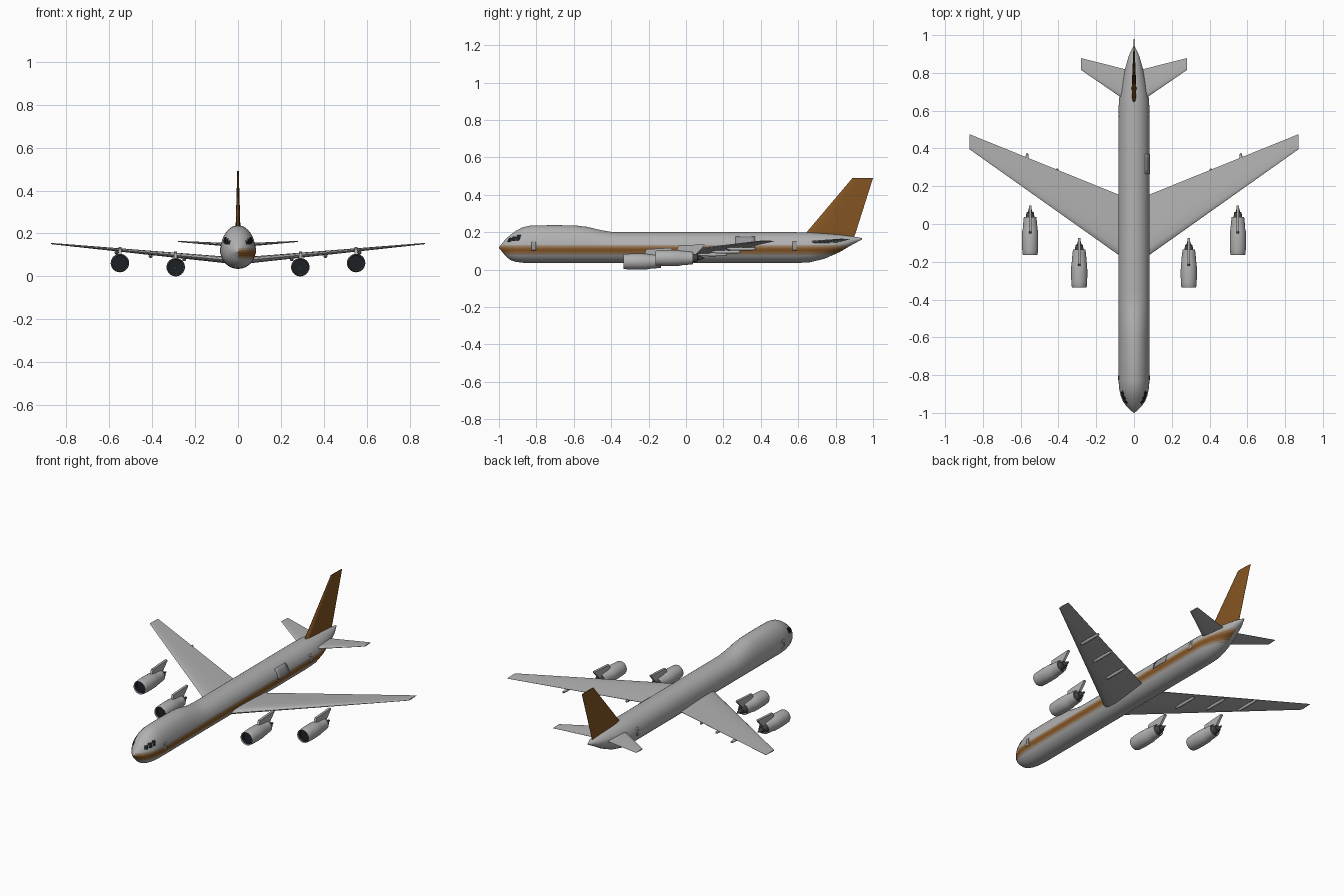
import bpy, bmesh, math

if "Cube" in bpy.data.objects:
    bpy.data.objects.remove(bpy.data.objects["Cube"])


def paint(name, rgb):
    m = bpy.data.materials.new(name)
    m.diffuse_color = (*rgb, 1)
    m.use_nodes = True
    m.node_tree.nodes["Principled BSDF"].inputs["Base Color"].default_value = m.diffuse_color
    return m


GREY = paint("body_grey", (0.44, 0.44, 0.44))
BROWN = paint("brown", (0.235, 0.09, 0.016))
BLEND = paint("brown_soft", (0.29, 0.15, 0.06))
EDGE = paint("brown_edge", (0.36, 0.29, 0.22))
DARK = paint("dark_glass", (0.012, 0.015, 0.02))
METAL = paint("dark_metal", (0.06, 0.06, 0.06))
PANEL = paint("door_grey", (0.31, 0.31, 0.33))


def finish(name, bm, mat=GREY, mirror=False, solid=0, angle=35, extra=()):
    bmesh.ops.remove_doubles(bm, verts=bm.verts, dist=1e-5)
    bmesh.ops.recalc_face_normals(bm, faces=bm.faces)
    me = bpy.data.meshes.new(name)
    bm.to_mesh(me)
    bm.free()
    ob = bpy.data.objects.new(name, me)
    bpy.context.collection.objects.link(ob)
    for m in (mat, *extra):
        me.materials.append(m)
    bpy.ops.object.select_all(action='DESELECT')
    ob.select_set(True)
    bpy.context.view_layer.objects.active = ob
    bpy.ops.object.shade_smooth_by_angle(angle=math.radians(angle))
    if solid:
        s = ob.modifiers.new("thickness", 'SOLIDIFY')
        s.thickness, s.offset = solid, 0
    if mirror:
        ob.modifiers.new("mirror", 'MIRROR').use_mirror_merge = False
    return ob


def loft(bm, rings, caps=True):
    vs = [[bm.verts.new(p) for p in r] for r in rings]
    n = len(vs[0])
    for a, b in zip(vs, vs[1:]):
        for i in range(n):
            bm.faces.new((a[i], a[(i + 1) % n], b[(i + 1) % n], b[i]))
    if caps:
        bm.faces.new(vs[0])
        bm.faces.new(vs[-1])


# Fuselage stations: y, half width, widest height, top, bottom
STATIONS = [
    (-1.0, .002, .118, .120, .116), (-.985, .020, .117, .138, .098),
    (-.965, .040, .116, .163, .073), (-.94, .058, .115, .185, .052),
    (-.91, .070, .115, .207, .042), (-.875, .078, .116, .226, .037),
    (-.83, .082, .117, .236, .035), (-.70, .082, .117, .238, .035),
    (-.59, .082, .117, .236, .035), (-.53, .082, .117, .229, .035),
    (-.45, .082, .117, .210, .035), (-.40, .082, .117, .202, .035),
    (-.35, .082, .117, .200, .035), (.58, .082, .117, .200, .035),
    (.66, .080, .118, .199, .039), (.74, .066, .125, .194, .058),
    (.82, .048, .140, .187, .093), (.89, .028, .155, .178, .134),
    (.94, .004, .165, .169, .161)]


def section(y):
    for a, b in zip(STATIONS, STATIONS[1:]):
        if y <= b[0]:
            t = (y - a[0]) / (b[0] - a[0])
            return [p + (q - p) * t for p, q in zip(a, b)][1:]
    return STATIONS[-1][1:]


def skin(y, z):
    """Point on the right-hand fuselage skin at y and height z."""
    hw, zc, top, bot = section(y)
    z = min(max(z, bot), top)
    k = (z - zc) / (top - zc if z > zc else zc - bot)
    return hw * math.sqrt(max(0, 1 - k * k)), y, z


bm = bmesh.new()
rings = []
for y, hw, zc, top, bot in STATIONS:
    ring = []
    for i in range(40):
        a = math.tau * i / 40
        s = math.sin(a)
        ring.append((hw * math.cos(a), y, zc + s * (top - zc if s > 0 else zc - bot)))
    rings.append(ring)
loft(bm, rings)
# Soft-edged stripe painted along the right side: material by distance from its middle
MID = .105
for z in (.078, .087, .096, .114, .123, .132):
    bmesh.ops.bisect_plane(bm, geom=bm.verts[:] + bm.edges[:] + bm.faces[:],
                           plane_co=(0, 0, z), plane_no=(0, 0, 1), dist=1e-4)
for f in bm.faces:
    c = f.calc_center_median()
    d = abs(c.z - MID)
    if c.x > .001 and d < .027:
        f.material_index = 1 if d < .009 else 2 if d < .018 else 3
finish("fuselage", bm, angle=60, extra=(BROWN, BLEND, EDGE))


# Panels that follow the fuselage skin
def panel(name, y0, y1, z0, z1, mat, lift=.001, slant=0, mirror=True, solid=.001):
    bm = bmesh.new()
    ys = {y0 + (y1 - y0) * i / 4 for i in range(5)}
    ys = sorted(ys | {s[0] for s in STATIONS if y0 < s[0] < y1})
    grid = []
    for y in ys:
        col = []
        for j in range(6):
            x, py, z = skin(y + slant * j / 5, z0 + (z1 - z0) * j / 5)
            col.append(bm.verts.new((x + lift, py, z)))
        grid.append(col)
    for a, b in zip(grid, grid[1:]):
        for j in range(5):
            bm.faces.new((a[j], b[j], b[j + 1], a[j + 1]))
    finish(name, bm, mat, mirror, solid)


panel("front_door", -.825, -.803, .103, .148, PANEL)
panel("rear_door", .57, .592, .103, .150, PANEL)
panel("cargo_door", .265, .37, .118, .176, PANEL, .0015, mirror=False, solid=.002)
for i, (a, b, lo, hi) in enumerate([(-.955, -.940, .148, .168), (-.935, -.916, .152, .177),
                                    (-.911, -.892, .157, .184)]):
    panel(f"cockpit_window_{i + 1}", a, b, lo, hi, DARK, .0015, slant=.010)

# Wing sections: chord fraction and thickness fraction
FOIL = [(0, 0), (.03, .3), (.12, .46), (.3, .5), (.6, .34), (1, .04),
        (1, -.04), (.6, -.34), (.3, -.5), (.12, -.46), (.03, -.3)]


def surface(name, sections, mat=GREY, upright=False, mirror=True):
    """Each section: span position, leading y, trailing y, offset, thickness."""
    bm = bmesh.new()
    rings = []
    for span, le, te, off, th in sections:
        r = []
        for c, t in FOIL:
            y, d = le + c * (te - le), off + t * th
            r.append((d, y, span) if upright else (span, y, d))
        rings.append(r)
    loft(bm, rings)
    return finish(name, bm, mat, mirror, angle=40)


surface("wing", [(.03, -.195, .135, .074, .032), (.08, -.165, .155, .079, .030),
                 (.87, .395, .475, .153, .006)])
surface("tailplane", [(.01, .63, .81, .145, .018), (.28, .815, .878, .163, .005)])
surface("tail_fin", [(.165, .62, .895, 0, .026), (.20, .645, .908, 0, .024),
                     (.49, .89, 1.0, 0, .007)], BROWN, True, False)


# Turned parts along y: profile of (radius, y offset)
def lathe(name, profile, pos, mat=GREY, sides=28):
    bm = bmesh.new()
    rings = []
    for r, dy in profile:
        rings.append([(pos[0] + r * math.cos(math.tau * i / sides), pos[1] + dy,
                       pos[2] + r * math.sin(math.tau * i / sides)) for i in range(sides)])
    loft(bm, rings, caps=False)
    return finish(name, bm, mat, True)


NACELLE = [(.036, .032), (.036, .008), (.038, 0), (.040, .004), (.042, .03), (.043, .07),
           (.042, .125), (.039, .135), (.037, .165), (.033, .2), (.030, .2), (.030, .17)]
INTAKE = [(.0005, .028), (.0355, .028), (.0355, .006)]
CORE = [(.031, .172), (.024, .195), (.019, .225), (.012, .226), (.006, .25), (.0005, .262)]
PYLON = [(.112, .036), (.122, .066), (.26, .074), (.262, .068), (.21, .012), (.13, .02)]

for label, x, y, z in (("inner", .29, -.335, .043), ("outer", .55, -.163, .062)):
    pos = (x, y, z)
    lathe(label + "_nacelle", NACELLE, pos)
    lathe(label + "_intake", INTAKE, pos, DARK)
    lathe(label + "_exhaust_core", CORE, pos, METAL)
    bm = bmesh.new()
    loft(bm, [[(x + s, y + a, z + b) for a, b in PYLON] for s in (-.007, .007)])
    finish(label + "_pylon", bm, mirror=True)

# Flap track fairings under the wings
POD = [(.0005, -.08), (.005, -.075), (.008, -.055), (.009, 0), (.008, .06), (.006, .076), (.0005, .08)]
for i, (x, y, z) in enumerate([(.25, .14, .080), (.407, .215, .095), (.566, .295, .111)]):
    lathe(f"flap_fairing_{i + 1}", POD, (x, y, z), sides=14)
